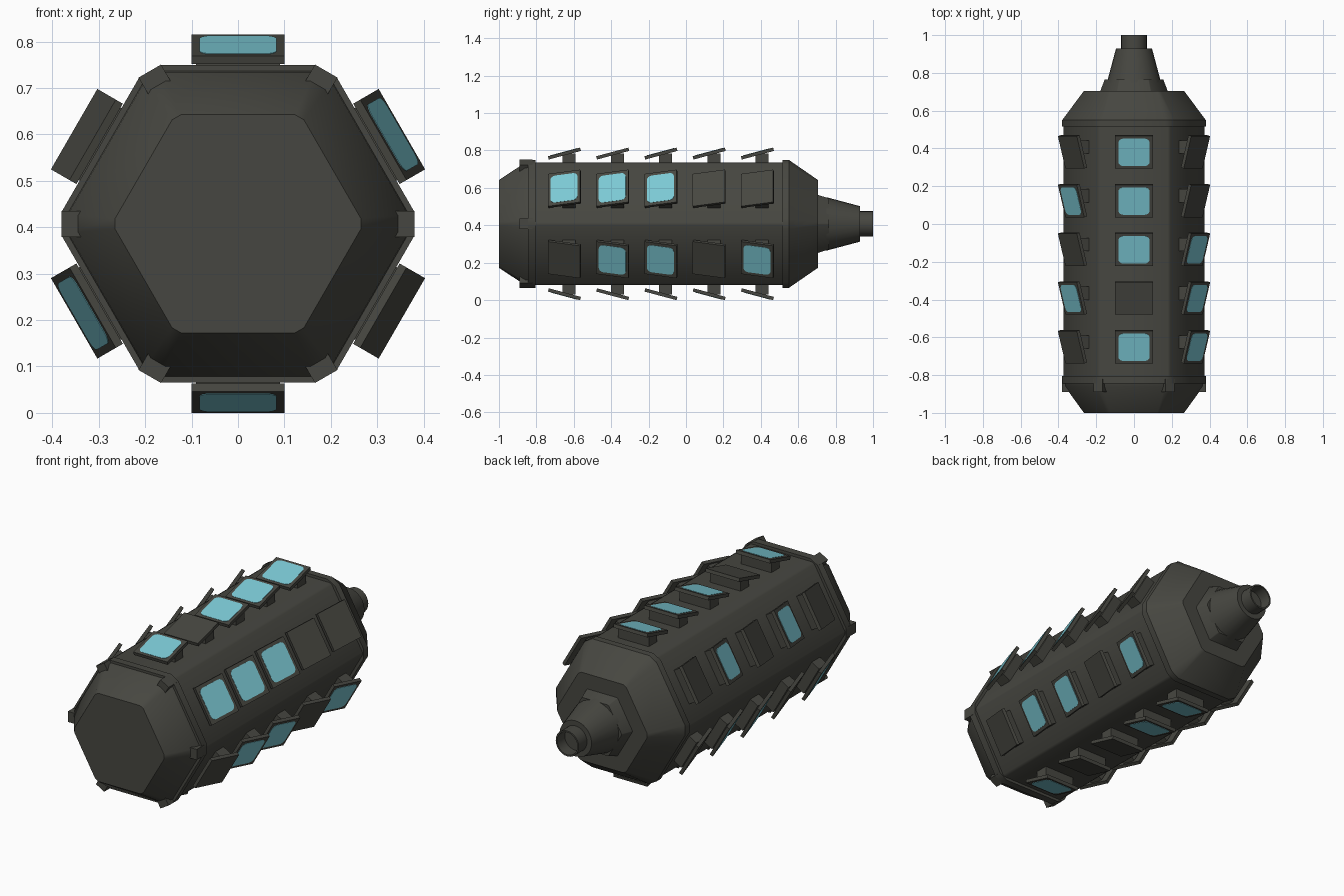
import bpy, bmesh, math
from mathutils import Matrix, Vector

if "Cube" in bpy.data.objects:
    bpy.data.objects.remove(bpy.data.objects["Cube"])

CZ = 0.4075          # height of the long axis


def material(name, rgb):
    m = bpy.data.materials.new(name)
    m.diffuse_color = (*rgb, 1)
    m.use_nodes = True
    m.node_tree.nodes["Principled BSDF"].inputs["Base Color"].default_value = m.diffuse_color
    return m


HULL = material("dark hull grey", (0.062, 0.062, 0.052))
GLOW = material("light cyan", (0.20, 0.58, 0.66))


def make_object(name, bm, mat, smooth=False):
    bmesh.ops.recalc_face_normals(bm, faces=bm.faces)
    me = bpy.data.meshes.new(name)
    bm.to_mesh(me)
    bm.free()
    me.materials.append(mat)
    ob = bpy.data.objects.new(name, me)
    bpy.context.collection.objects.link(ob)
    if smooth:
        bpy.ops.object.select_all(action='DESELECT')
        ob.select_set(True)
        bpy.context.view_layer.objects.active = ob
        bpy.ops.object.shade_smooth_by_angle(angle=math.radians(32))
    return ob


def hex_loop(y, flat, corner):
    """Hexagon with cut corners: distance to the flats and to the corner cuts."""
    h = (flat - corner * math.cos(math.pi / 6)) * 2
    pts = []
    for k in range(6):
        a = k * math.pi / 3
        for s in (-h, h):
            pts.append((corner * math.cos(a) - s * math.sin(a), y,
                        CZ + corner * math.sin(a) + s * math.cos(a)))
    return pts


def round_loop(y, r, n=24):
    return [(r * math.cos(2 * math.pi * i / n), y, CZ + r * math.sin(2 * math.pi * i / n))
            for i in range(n)]


def loft(name, loops, mat=HULL):
    bm = bmesh.new()
    rings = [[bm.verts.new(p) for p in lp] for lp in loops]
    n = len(rings[0])
    for a, b in zip(rings, rings[1:]):
        for i in range(n):
            bm.faces.new((a[i], a[(i + 1) % n], b[(i + 1) % n], b[i]))
    bm.faces.new(rings[0])
    bm.faces.new(rings[-1])
    return make_object(name, bm, mat, True)


def side_frame(deg):
    """Local x across the side, y along the axis, z outward."""
    a = math.radians(deg)
    m = Matrix(((math.sin(a), 0, math.cos(a)), (0, 1, 0), (-math.cos(a), 0, math.sin(a))))
    return Matrix.Translation((0, 0, CZ)) @ m.to_4x4()


def add_box(bm, frame, centre, size):
    bmesh.ops.create_cube(bm, size=1, matrix=frame @ Matrix.Translation(centre)
                          @ Matrix.Diagonal((*size, 1)))


def add_rounded_plate(bm, frame, w, l, r, z0, z1):
    pts = []
    for q, (sx, sy) in enumerate(((1, 1), (-1, 1), (-1, -1), (1, -1))):
        for i in range(5):
            a = (q + i / 4) * math.pi / 2
            pts.append((sx * (w / 2 - r) + r * math.cos(a), sy * (l / 2 - r) + r * math.sin(a)))
    lo = [bm.verts.new(frame @ Vector((x, y, z0))) for x, y in pts]
    hi = [bm.verts.new(frame @ Vector((x, y, z1))) for x, y in pts]
    bm.faces.new(hi)
    bm.faces.new(lo[::-1])
    for i in range(len(pts)):
        j = (i + 1) % len(pts)
        bm.faces.new((lo[i], lo[j], hi[j], hi[i]))


# Hull: main body, front cap with its rim, rear cap
loft("main_body", [hex_loop(-0.82, 0.327, 0.373), hex_loop(0.53, 0.327, 0.373)])
loft("front_cap", [hex_loop(-1.0, 0.235, 0.265), hex_loop(-0.86, 0.327, 0.366),
                   hex_loop(-0.83, 0.331, 0.37)])
loft("front_rim", [hex_loop(-0.845, 0.342, 0.38), hex_loop(-0.805, 0.342, 0.38)])
loft("rear_cap", [hex_loop(0.515, 0.342, 0.38), hex_loop(0.55, 0.342, 0.38),
                  hex_loop(0.705, 0.235, 0.265)])

# Rear nozzle: flange, cone and open tube
loft("nozzle_flange", [hex_loop(0.70, 0.157, 0.18), hex_loop(0.765, 0.136, 0.155)])
loft("nozzle_cone", [round_loop(0.75, 0.143), round_loop(0.93, 0.095)])
loft("nozzle_tube", [round_loop(0.92, 0.068), round_loop(1.0, 0.068),
                     round_loop(1.0, 0.06), round_loop(0.935, 0.06)])

# Clamps on the front corners
bm = bmesh.new()
for k in range(6):
    add_box(bm, side_frame(k * 60), (0, -0.855, 0.3575), (0.056, 0.07, 0.045))
make_object("front_clamps", bm, HULL)

# Tilted panels, five per side, some with a lit window (1 = lit, front to rear)
LIT = {90: "10111", 30: "11100", 330: "01101", 270: "10011", 210: "10110", 150: "01010"}
plates, stems, lights = bmesh.new(), bmesh.new(), bmesh.new()
for deg, row in LIT.items():
    side = side_frame(deg)
    for i, lit in enumerate(row):
        y = -0.65 + i * 0.258
        tilted = side @ Matrix.Translation((0, y, 0.376)) @ Matrix.Rotation(math.radians(15), 4, 'X')
        add_box(plates, tilted, (0, 0, 0), (0.2, 0.178, 0.018))
        add_box(stems, side, (0, y + 0.025, 0.347), (0.18, 0.07, 0.06))
        if lit == "1":
            add_rounded_plate(lights, tilted, 0.166, 0.15, 0.025, 0.006, 0.0105)
make_object("panel_plates", plates, HULL)
make_object("panel_stems", stems, HULL)
make_object("lit_windows", lights, GLOW)
